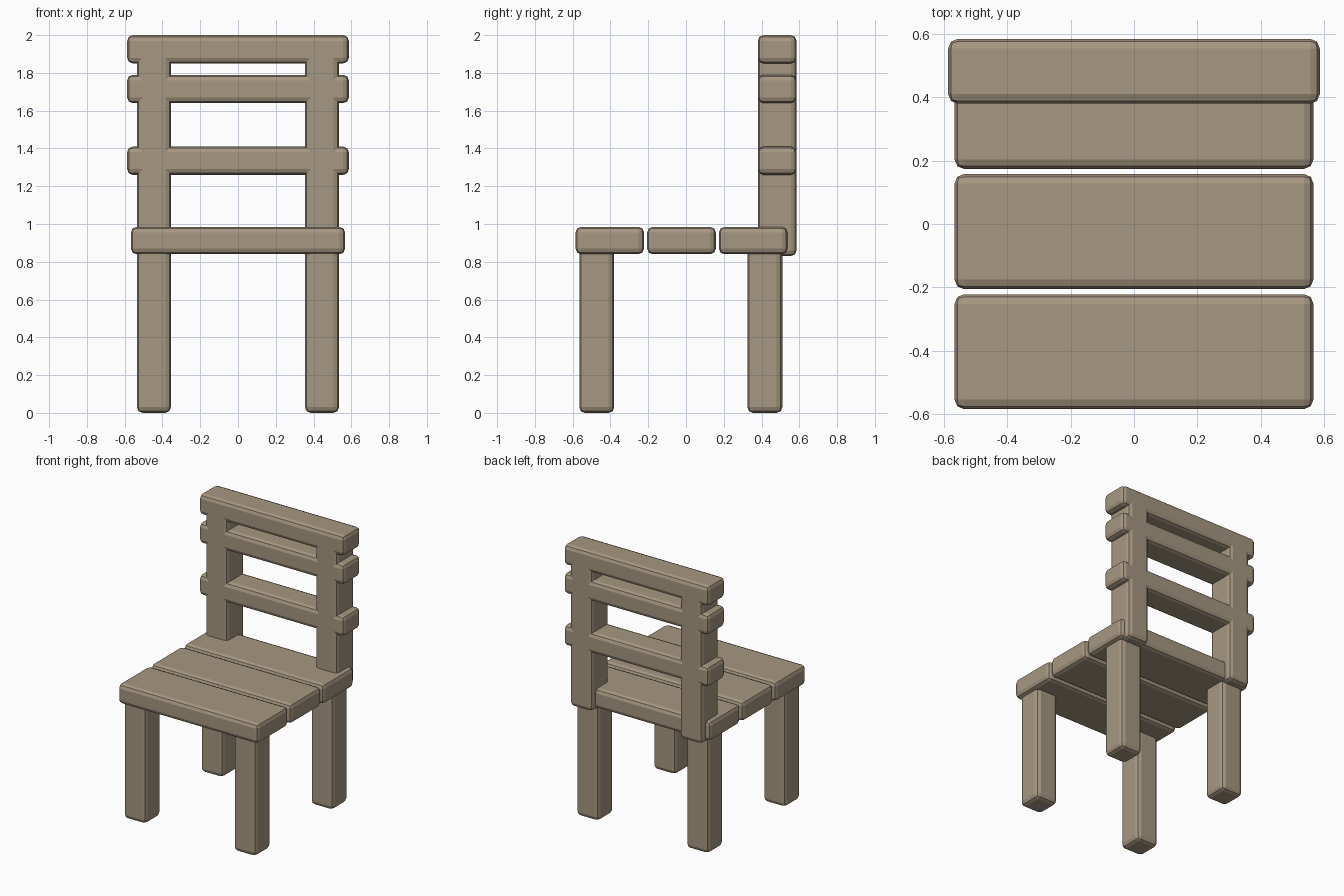
import bpy
import bmesh

if "Cube" in bpy.data.objects:
    bpy.data.objects.remove(bpy.data.objects["Cube"])


def beam(name, x, y, z):
    """Timber with softened edges, given (min, max) along each axis."""
    spans = (x, y, z)
    bm = bmesh.new()
    bmesh.ops.create_cube(bm, size=1)
    for v in bm.verts:
        v.co = [s[0] if c < 0 else s[1] for c, s in zip(v.co, spans)]
    bmesh.ops.bevel(bm, geom=bm.edges[:], offset=0.03, segments=2,
                    profile=0.5, affect='EDGES')
    # Put the origin at the middle of the part
    mid = [(s[0] + s[1]) / 2 for s in spans]
    bmesh.ops.translate(bm, verts=bm.verts[:], vec=[-c for c in mid])
    mesh = bpy.data.meshes.new(name)
    bm.to_mesh(mesh)
    bm.free()
    obj = bpy.data.objects.new(name, mesh)
    obj.location = mid
    obj.data.materials.append(wood)
    bpy.context.collection.objects.link(obj)


wood = bpy.data.materials.new("wood")
wood.diffuse_color = (0.38, 0.31, 0.22, 1)
wood.use_nodes = True
wood.node_tree.nodes["Principled BSDF"].inputs["Base Color"].default_value = wood.diffuse_color

# Legs and back posts, mirrored left and right
for side, x in (("left", (-0.535, -0.355)), ("right", (0.355, 0.535))):
    beam(f"front_leg_{side}", x, (-0.565, -0.38), (0, 0.87))
    beam(f"back_leg_{side}", x, (0.325, 0.51), (0, 0.87))
    beam(f"back_post_{side}", x, (0.38, 0.585), (0.83, 1.96))

# Three seat planks
seat_spans = ((-0.585, -0.222), (-0.206, 0.158), (0.174, 0.537))
for i, y in enumerate(seat_spans, 1):
    beam(f"seat_plank_{i}", (-0.567, 0.567), y, (0.84, 0.985))

# Three rails across the back, flush with the posts
for name, z in (("lower", 1.26), ("middle", 1.64), ("top", 1.85)):
    beam(f"back_rail_{name}", (-0.587, 0.587), (0.38, 0.585), (z, z + 0.15))
